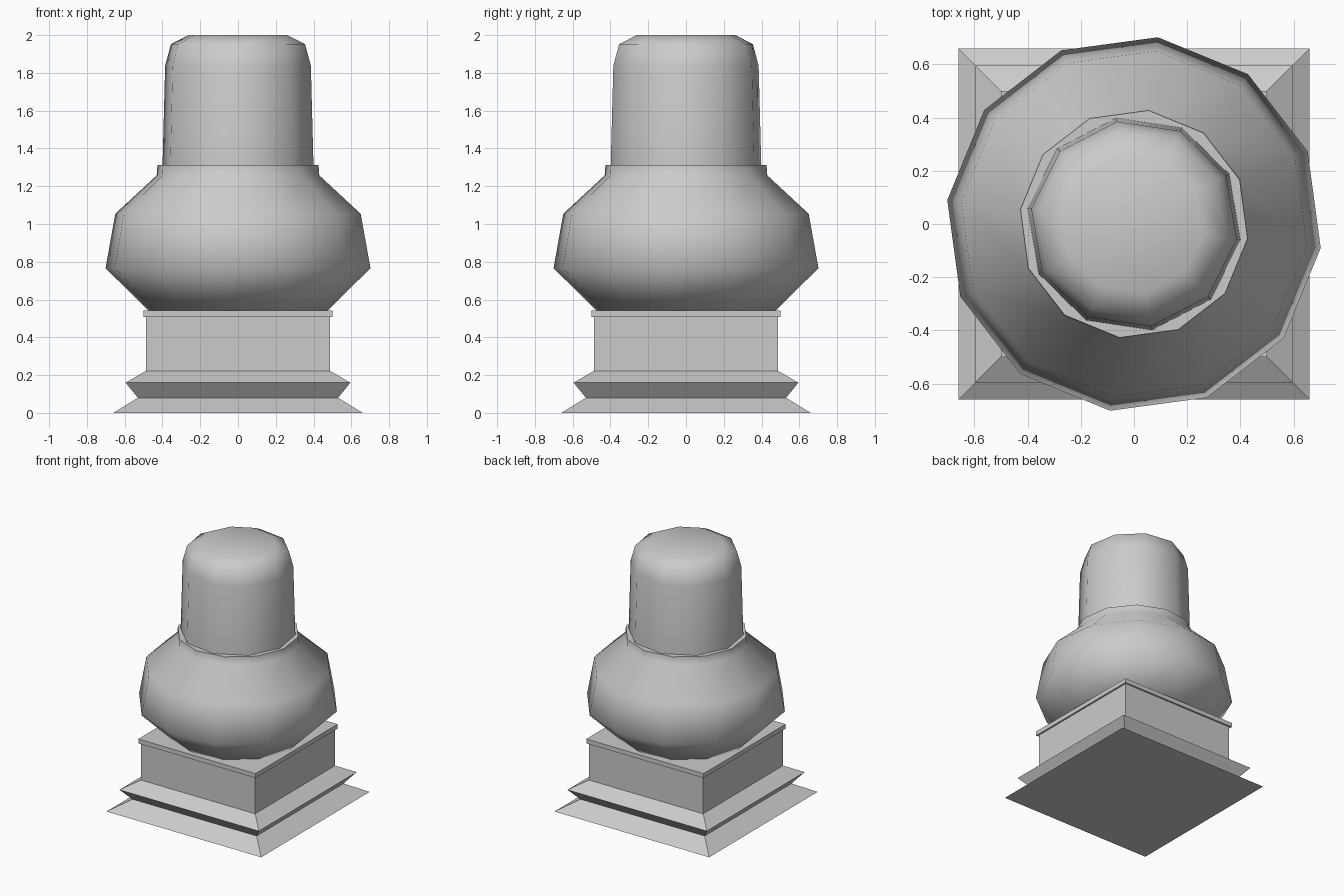
import bpy, bmesh
from math import sin, cos, radians, pi, sqrt

if "Cube" in bpy.data.objects:
    bpy.data.objects.remove(bpy.data.objects["Cube"])


def lathe(name, profile, sides, offset, smooth_angle=None):
    """Stack of regular polygon rings given as (radius, z), capped at both ends."""
    bm = bmesh.new()
    rings = []
    for r, z in profile:
        angles = [radians(offset) + 2 * pi * i / sides for i in range(sides)]
        rings.append([bm.verts.new((r * cos(a), r * sin(a), z)) for a in angles])
    for low, high in zip(rings, rings[1:]):
        for i in range(sides):
            j = (i + 1) % sides
            bm.faces.new((low[i], low[j], high[j], high[i]))
    bm.faces.new(rings[0][::-1])
    bm.faces.new(rings[-1])
    mesh = bpy.data.meshes.new(name)
    bm.to_mesh(mesh)
    bm.free()
    obj = bpy.data.objects.new(name, mesh)
    bpy.context.collection.objects.link(obj)
    if smooth_angle:
        bpy.ops.object.select_all(action='DESELECT')
        obj.select_set(True)
        bpy.context.view_layer.objects.active = obj
        bpy.ops.object.shade_smooth_by_angle(angle=radians(smooth_angle))
    return obj


def square(name, profile):
    """Square section stack given as (half width, z)."""
    return lathe(name, [(h * sqrt(2), z) for h, z in profile], 4, 45)


# Square plinth with flared mouldings, and the thin slab on top
square("plinth", [(0.66, 0), (0.53, 0.08), (0.595, 0.16), (0.487, 0.223), (0.487, 0.507)])
square("plinth_slab", [(0.50, 0.507), (0.50, 0.541)])

# Bulging twelve-sided body with a short collar
lathe("bulb_body", [(0.477, 0.541), (0.707, 0.766), (0.655, 1.054),
                    (0.434, 1.257), (0.43, 1.313)], 12, -7.3, 65)

# Ten-sided rounded cap
lathe("rounded_cap", [(0.404, 1.313), (0.39, 1.838), (0.359, 1.952), (0.264, 2.0)], 10, -8.5, 65)
